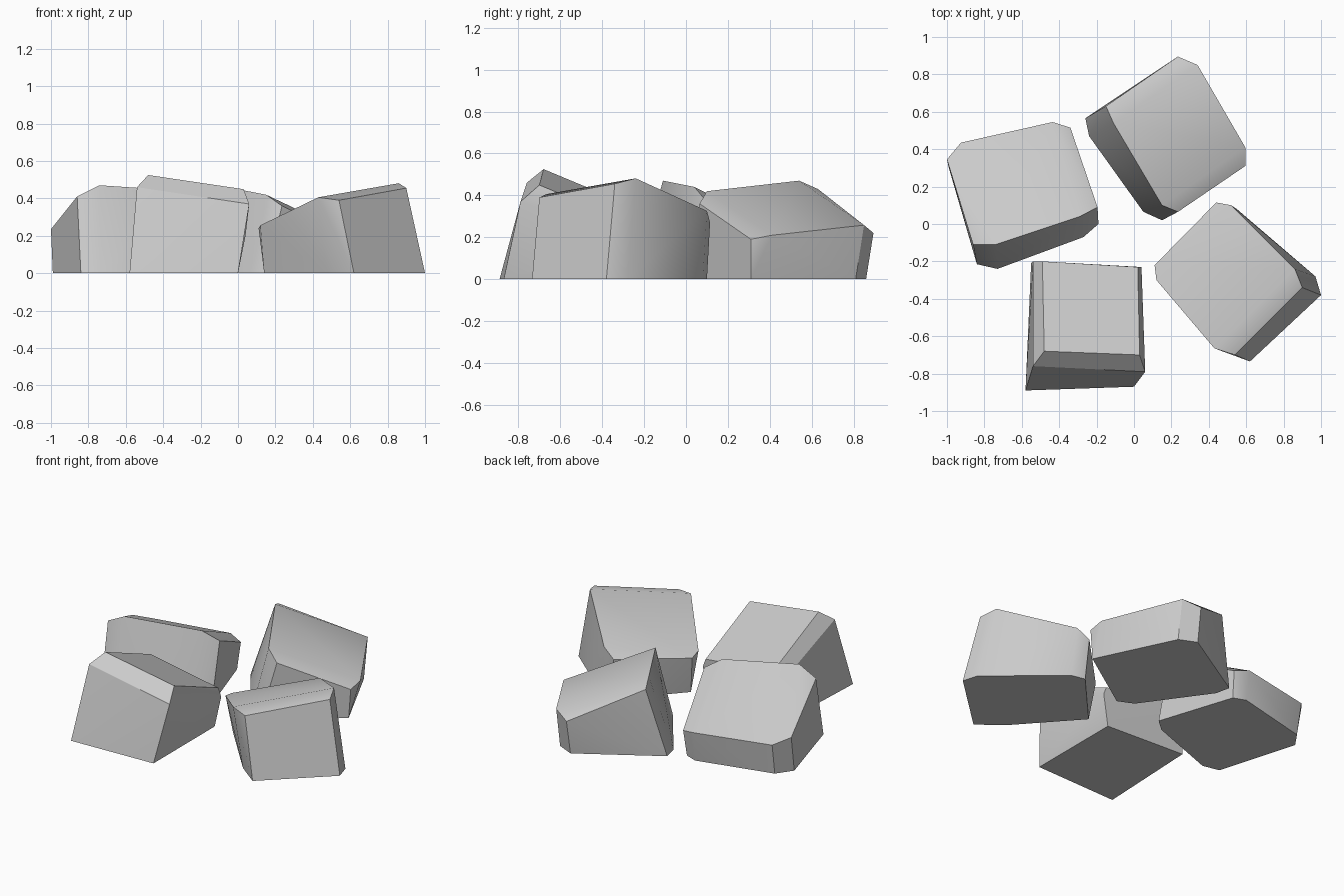
import bpy
import bmesh
import math

default_cube = bpy.data.objects.get("Cube")
if default_cube:
    bpy.data.objects.remove(default_cube, do_unlink=True)

# One plain grey for all stones
stone = bpy.data.materials.new("stone_grey")
stone.use_nodes = True
grey = (0.6, 0.6, 0.6, 1)
stone.diffuse_color = grey
stone.node_tree.nodes["Principled BSDF"].inputs["Base Color"].default_value = grey


def make_stone(name, footprint, crown, tilt, shoulders):
    """Chiselled convex block: a footprint on the ground, a crown outline lying
    on a tilted plane (height, slope along x, slope along y), and the shoulder
    points that chamfer the rim between them."""
    height, slope_x, slope_y = tilt
    points = [(x, y, 0) for x, y in footprint]
    points += [(x, y, height + slope_x * x + slope_y * y) for x, y in crown]
    points += shoulders

    bm = bmesh.new()
    for point in points:
        bm.verts.new(point)
    hull = bmesh.ops.convex_hull(bm, input=bm.verts[:])
    spare = {item for item in hull["geom_interior"] + hull["geom_unused"]
             if isinstance(item, bmesh.types.BMVert)}
    bmesh.ops.delete(bm, geom=list(spare), context="VERTS")
    # Merge the nearly flat triangles into clean facets
    bmesh.ops.dissolve_limit(bm, angle_limit=math.radians(3),
                             verts=bm.verts[:], edges=bm.edges[:])
    bmesh.ops.recalc_face_normals(bm, faces=bm.faces[:])

    mesh = bpy.data.meshes.new(name)
    bm.to_mesh(mesh)
    bm.free()
    mesh.materials.append(stone)
    stone_object = bpy.data.objects.new(name, mesh)
    bpy.context.collection.objects.link(stone_object)

    # Soft facets blend, chiselled edges stay sharp
    bpy.ops.object.select_all(action="DESELECT")
    stone_object.select_set(True)
    bpy.context.view_layer.objects.active = stone_object
    bpy.ops.object.shade_smooth_by_angle(angle=math.radians(30))


# Front stone: tall at the front, falling away to the back
make_stone(
    "front_stone",
    footprint=[(-.58, -.89), (0, -.87), (0, -.24), (-.55, -.21)],
    crown=[(-.48, -.68), (.03, -.7), (.02, -.23), (-.49, -.2)],
    tilt=(.16, -.165, -.42),
    shoulders=[(-.54, -.76, .46), (.06, -.79, .37),
               (.04, -.23, .2), (-.54, -.2, .25)],
)

# Left stone: high on its outer edge, sloping toward the middle
make_stone(
    "left_stone",
    footprint=[(.62, -.735), (1, -.38), (.97, -.28),
               (.55, .08), (.46, .1), (.14, -.25), (.47, -.62)],
    crown=[(.43, -.665), (.86, -.24), (.52, .1), (.12, -.3)],
    tilt=(.176, .315, -.142),
    shoulders=[(.54, -.7, .39), (.9, -.34, .455),
               (.44, .115, .27), (.11, -.22, .24)],
)

# Back stone: high on the inner edge, sloping outward
make_stone(
    "back_stone",
    footprint=[(-.26, .565), (-.24, .47), (.05, .065), (.15, .02),
               (.58, .31), (.34, .81), (.23, .86)],
    crown=[(-.11, .54), (.15, .1), (.595, .41), (.34, .85)],
    tilt=(.49, -.391, -.117),
    shoulders=[(-.15, .63, .43), (.235, .895, .22),
               (.235, .065, .36), (.595, .31, .19)],
)

# Right stone: high at the front, sloping to the back
make_stone(
    "right_stone",
    footprint=[(-.99, .3), (-.92, .4), (-.43, .52), (-.35, .49),
               (-.19, 0), (-.27, -.07), (-.73, -.24), (-.84, -.215)],
    crown=[(-.74, -.11), (-.29, .04), (-.435, .545), (-.925, .435), (-1, .345)],
    tilt=(.484, .088, -.465),
    shoulders=[(-.86, -.11, .41), (-.195, .09, .38), (-.34, .515, .17)],
)
